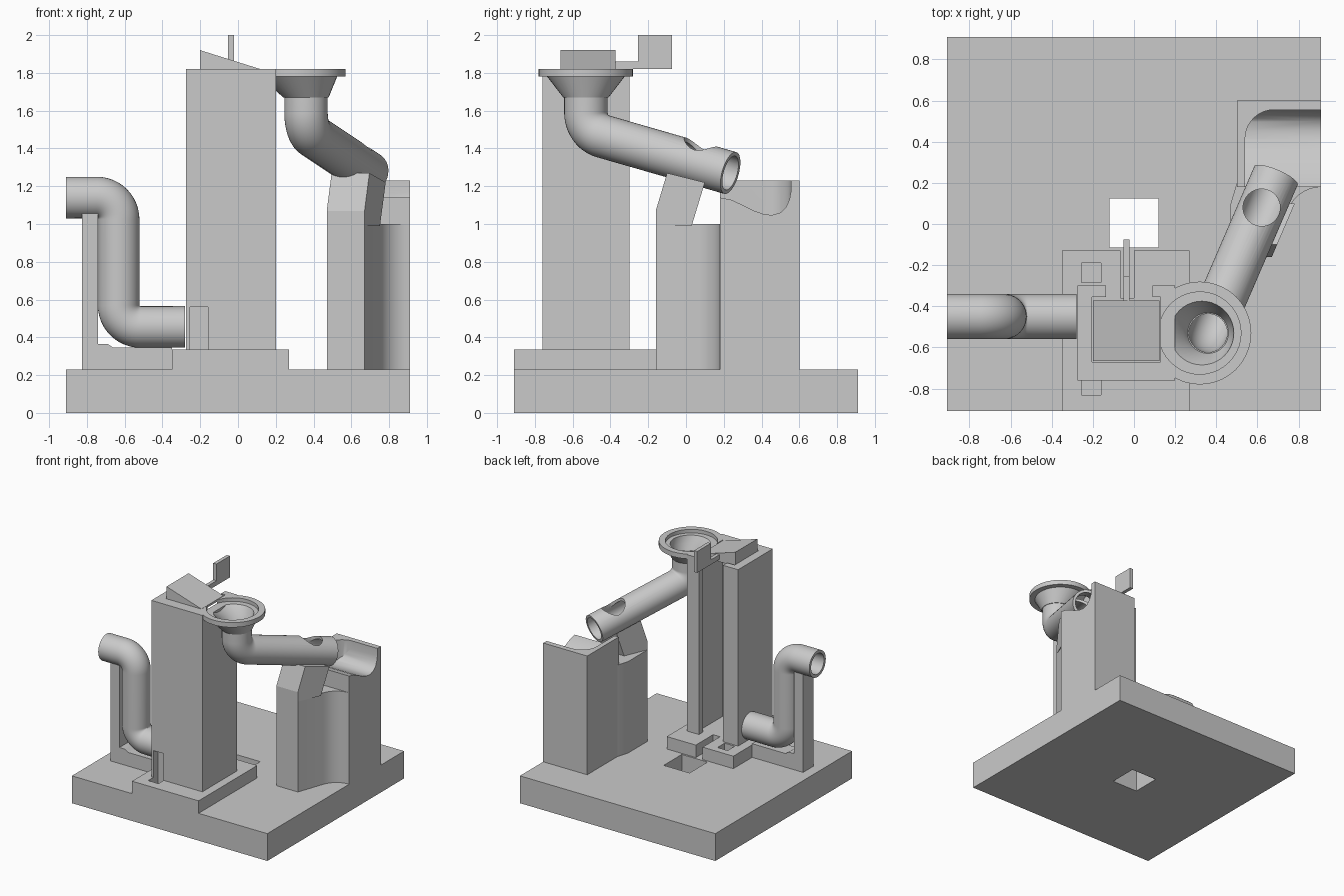
import bpy, bmesh, math
from mathutils import Vector

if "Cube" in bpy.data.objects:
    bpy.data.objects.remove(bpy.data.objects["Cube"])

grey = bpy.data.materials.new("plain_grey")
grey.use_nodes = True
grey.diffuse_color = (0.59, 0.59, 0.59, 1)
grey.node_tree.nodes["Principled BSDF"].inputs["Base Color"].default_value = grey.diffuse_color


def finish(name, bm):
    bmesh.ops.recalc_face_normals(bm, faces=bm.faces)
    mesh = bpy.data.meshes.new(name)
    bm.to_mesh(mesh)
    bm.free()
    mesh.materials.append(grey)
    obj = bpy.data.objects.new(name, mesh)
    bpy.context.collection.objects.link(obj)
    return obj


def prism(name, points, place, lo, hi):
    """Extrude a 2D outline from lo to hi; place(a, b, d) gives the 3D point."""
    bm = bmesh.new()
    ends = [[bm.verts.new(place(a, b, d)) for a, b in points] for d in (lo, hi)]
    for loop in ends:
        bm.faces.new(loop)
    n = len(points)
    for i in range(n):
        j = (i + 1) % n
        bm.faces.new((ends[0][i], ends[0][j], ends[1][j], ends[1][i]))
    return finish(name, bm)


def plan(a, b, d):
    return (a, b, d)


def front(a, b, d):
    return (a, d, b)


def side(a, b, d):
    return (d, a, b)


def box(name, x0, x1, y0, y1, z0, z1):
    return prism(name, [(x0, y0), (x1, y0), (x1, y1), (x0, y1)], plan, z0, z1)


def active(obj):
    bpy.ops.object.select_all(action='DESELECT')
    obj.select_set(True)
    bpy.context.view_layer.objects.active = obj


def cut(obj, cutter, operation='DIFFERENCE'):
    mod = obj.modifiers.new("cut", 'BOOLEAN')
    mod.operation, mod.object, mod.solver = operation, cutter, 'EXACT'
    active(obj)
    bpy.ops.object.modifier_apply(modifier=mod.name)
    bpy.data.objects.remove(cutter)


def smooth(obj):
    active(obj)
    bpy.ops.object.shade_smooth_by_angle(angle=math.radians(35))


SEG = 40


def ring(centre, u, v, r):
    return [Vector(centre) + (u * math.cos(t) + v * math.sin(t)) * r
            for t in (2 * math.pi * k / SEG for k in range(SEG))]


def loft(name, rings):
    """Join a closed cycle of rings into a hollow solid."""
    bm = bmesh.new()
    loops = [[bm.verts.new(p) for p in r] for r in rings]
    for a, b in zip(loops, loops[1:] + loops[:1]):
        for i in range(SEG):
            j = (i + 1) % SEG
            bm.faces.new((a[i], a[j], b[j], b[i]))
    return finish(name, bm)


def tube(name, corners, bend, outer, inner):
    """Hollow pipe along a path whose corners are rounded."""
    pts = [Vector(c) for c in corners]
    path = [pts[0]]
    for p, q, r in zip(pts, pts[1:], pts[2:]):
        a, b = (q - p).normalized(), (r - q).normalized()
        turn = a.angle(b)
        start = q - a * bend * math.tan(turn / 2)
        inward = (b - a * a.dot(b)).normalized()
        for k in range(13):
            t = turn * k / 12
            path.append(start + (a * math.sin(t) + inward * (1 - math.cos(t))) * bend)
    path.append(pts[-1])
    steps = [(b - a).normalized() for a, b in zip(path, path[1:])]
    tangents = [steps[0]] + [(a + b).normalized() for a, b in zip(steps, steps[1:])] + [steps[-1]]
    u = tangents[0].orthogonal().normalized()
    outs, ins, prev = [], [], tangents[0]
    for p, t in zip(path, tangents):
        u = prev.rotation_difference(t) @ u
        prev, v = t, t.cross(u)
        outs.append(ring(p, u, v, outer))
        ins.append(ring(p, u, v, inner))
    return loft(name, outs + ins[::-1])


def rod(name, start, end, r):
    """Solid cylinder between two points."""
    start, end = Vector(start), Vector(end)
    axis = (end - start).normalized()
    u = axis.orthogonal().normalized()
    v = axis.cross(u)
    bm = bmesh.new()
    loops = [[bm.verts.new(p) for p in ring(c, u, v, r)] for c in (start, end)]
    for loop in loops:
        bm.faces.new(loop)
    for i in range(SEG):
        j = (i + 1) % SEG
        bm.faces.new((loops[0][i], loops[0][j], loops[1][j], loops[1][i]))
    return finish(name, bm)


# Base slab with a square through hole
base = box("base", -.91, .91, -.91, .91, 0, .23)
cut(base, box("cutter", -.12, .12, -.115, .125, -.1, .4))

# Plinth under the lift tower, with arm slot and gate sockets
plinth = box("plinth", -.35, .27, -.91, -.13, .225, .335)
cut(plinth, box("cutter", -.065, 0, -.36, 0, .23, .5))
cut(plinth, box("cutter", -.255, -.16, -.285, -.19, .25, .5))
cut(plinth, box("cutter", -.255, -.16, -.83, -.7, .25, .5))

# Hollow lift tower, open at the back
tower = box("lift_tower", -.275, .2, -.76, -.3, .335, 1.82)
cut(tower, box("cutter", -.205, .13, -.67, -.355, .3, 2))
cut(tower, box("cutter", -.135, .09, -.4, -.2, .3, 2))
cut(tower, box("cutter", -.255, -.16, -.83, -.7, .3, .56))
cut(tower, rod("cutter", (-.4, -.45, .455), (-.1, -.45, .455), .09))
cut(tower, rod("cutter", (.32, -.53, 1.79), (.32, -.53, 2), .2))

# Sloped lift platform with arm and handle
prism("lift_platform", [(-.2, 1.8), (.125, 1.8), (.125, 1.818), (-.2, 1.92)], front, -.665, -.372)
prism("lift_handle", [(-.4, 1.82), (-.075, 1.82), (-.075, 2), (-.255, 2), (-.255, 1.86), (-.4, 1.86)],
      side, -.052, -.022)

# Entry pipe, its post and foot
pipe = tube("entry_pipe", [(-.91, -.45, 1.14), (-.632, -.45, 1.14), (-.632, -.45, .455),
                           (-.28, -.45, .455)], .115, .11, .086)
smooth(pipe)
post = prism("entry_pipe_post", [(-.825, .225), (-.35, .225), (-.35, .345), (-.66, .345),
                                 (-.69, .365), (-.74, .365), (-.74, 1.12), (-.825, 1.12)],
             front, -.52, -.38)
cut(post, rod("cutter", (-1, -.45, 1.14), (-.5, -.45, 1.14), .1))

# Funnel at the tower top
X, Y = Vector((1, 0, 0)), Vector((0, 1, 0))
profile = [(.36, 1.67, .12), (.32, 1.78, .205), (.32, 1.78, .25), (.32, 1.82, .25), (.32, 1.82, .2),
           (.32, 1.79, .2), (.33, 1.79, .155), (.36, 1.73, .12), (.36, 1.67, .095)]
funnel = loft("funnel", [ring((x, -.53, z), X, Y, r) for x, z, r in profile])
cut(funnel, box("cutter", -.3, .132, -1, 0, 1.5, 2))
smooth(funnel)

# Sloping exit pipe with a hole in its upper side
elbow, mouth = Vector((.36, -.53, 1.49)), Vector((.69, .235, 1.27))
exit_pipe = tube("exit_pipe", [(.36, -.53, 1.68), elbow, mouth], .13, .115, .093)
cut(exit_pipe, rod("cutter", (.62, .08, 1.32), (.62, .08, 1.6), .09))
smooth(exit_pipe)

# Corner tower with a curved trough on top
corner = box("corner_tower", .5, .91, .18, .6, .225, 1.23)
floor = [(.1, 1.14), (.18, 1.14), (.24, 1.128), (.3, 1.1), (.36, 1.07), (.41, 1.053), (.455, 1.047),
         (.5, 1.06), (.53, 1.09), (.548, 1.13), (.555, 1.17), (.555, 1.4), (.1, 1.4)]
trough = prism("trough", floor, side, .54, 1)
arc = [(.68 - .14 * math.sin(t), .415 + .14 * math.cos(t)) for t in (math.pi / 20 * k for k in range(11))]
cut(trough, prism("cutter", [(1.1, .555)] + arc + [(.54, .05), (1.1, .05)], plan, 1, 1.5), 'INTERSECT')
cut(corner, trough)
smooth(corner)

# Support wall flaring into the corner tower
curve = [(.91 - .17 * math.sin(t), .01 + .17 * math.cos(t)) for t in (math.pi / 18 * k for k in range(8))]
wall = prism("support_wall", [(.47, -.16), (.67, -.16)] + curve[::-1] + [(.91, .2), (.5, .2), (.47, .1)],
             plan, .225, 1)
smooth(wall)

# Tilted cradle holding the exit pipe, sheared along the pipe direction
cradle = prism("pipe_cradle", [(-.16, .99), (-.16, 1.07), (-.1, 1.27), (.1, 1.22), (.03, .99)],
               lambda y, z, d: (d + .43 * (y + .16), y, z), .47, .67)
cut(cradle, rod("cutter", elbow, mouth, .112))
